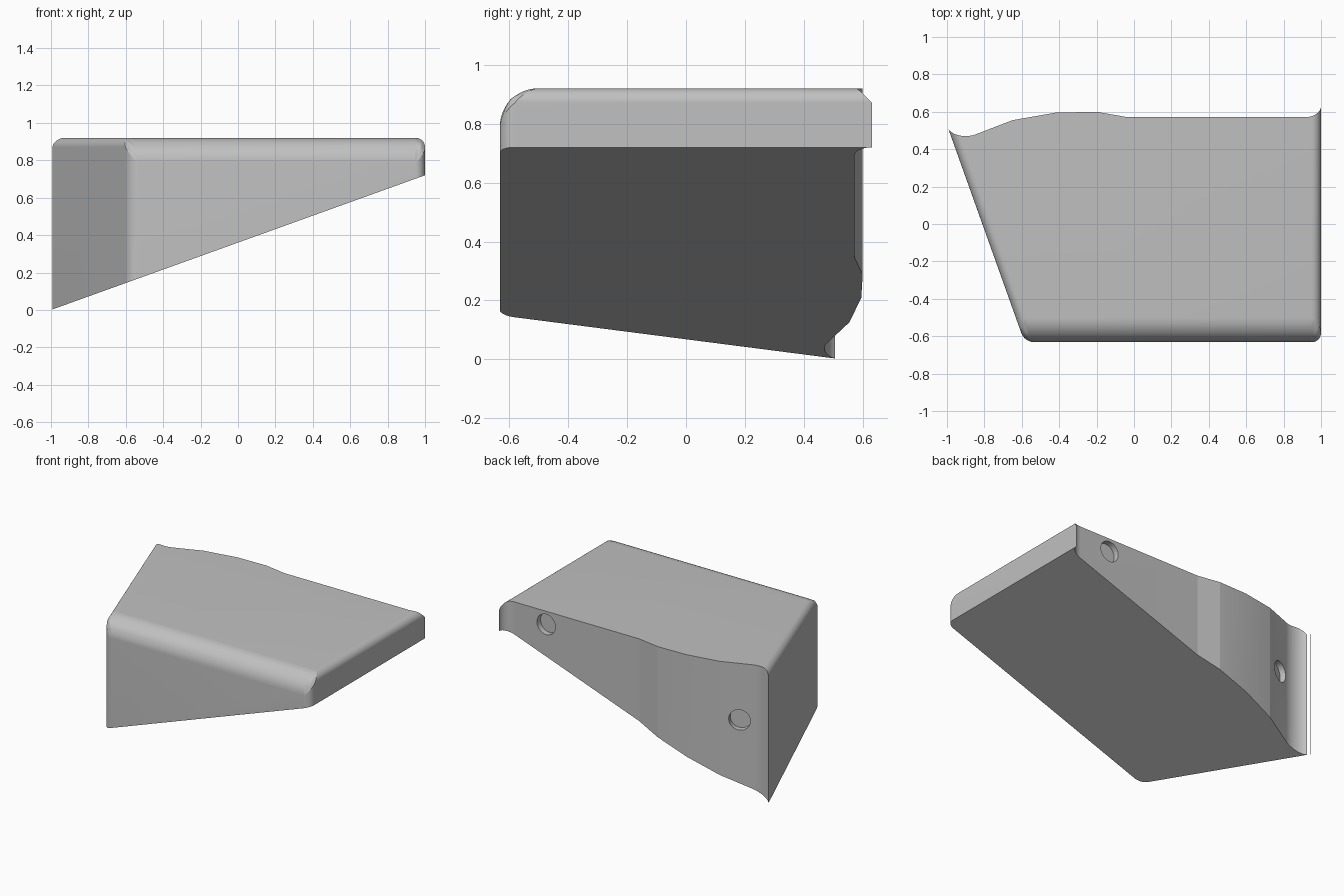
import bpy, bmesh, math
from mathutils import Vector

cube = bpy.data.objects.get("Cube")
if cube:
    bpy.data.objects.remove(cube, do_unlink=True)

TOP = 0.92
BIG, SMALL = 0.13, 0.05          # fillet radii

grey = bpy.data.materials.new("light grey")
grey.use_nodes = True
colour = (0.53, 0.53, 0.53, 1)
grey.diffuse_color = colour
grey.node_tree.nodes["Principled BSDF"].inputs["Base Color"].default_value = colour


def prism(name, outline, low, high):
    """Extrude a plan outline; low and high give z from x."""
    bm = bmesh.new()
    bottom = [bm.verts.new((x, y, low(x))) for x, y in outline]
    top = [bm.verts.new((x, y, high(x))) for x, y in outline]
    bm.faces.new(bottom[::-1])
    bm.faces.new(top)
    n = len(outline)
    for i in range(n):
        j = (i + 1) % n
        bm.faces.new((bottom[i], bottom[j], top[j], top[i]))
    bmesh.ops.recalc_face_normals(bm, faces=bm.faces)
    mesh = bpy.data.meshes.new(name)
    bm.to_mesh(mesh)
    bm.free()
    mesh.materials.append(grey)
    obj = bpy.data.objects.new(name, mesh)
    bpy.context.collection.objects.link(obj)
    return obj


def arc(cx, cy, rx, ry, start, end, steps):
    angles = [math.radians(start + (end - start) * i / steps) for i in range(steps + 1)]
    return [(cx + rx * math.cos(a), cy + ry * math.sin(a)) for a in angles]


def cut(target, cutter):
    cutter.hide_render = True
    mod = target.modifiers.new("cut", 'BOOLEAN')
    mod.operation = 'DIFFERENCE'
    mod.solver = 'EXACT'
    mod.object = cutter


# Wedge body with a sloping underside, left long at the back for trimming
body = prism("wedge_body",
             [(-0.585, -0.632), (1, -0.632), (1, 0.9), (-1.1325, 0.9)],
             lambda x: 0.36 + 0.36 * x, lambda x: TOP)

# Large fillet on the front top edge, small ones on side tops and front corners
mesh = body.data
weights = mesh.attributes.new("bevel_weight_edge", 'FLOAT', 'EDGE')
for edge in mesh.edges:
    a, b = (mesh.vertices[i].co for i in edge.vertices)
    on_top = min(a.z, b.z) > TOP - 0.01
    at_front = max(a.y, b.y) < 0
    at_back = min(a.y, b.y) > 0
    if on_top and at_front:
        weights.data[edge.index].value = 1
    elif (on_top and not at_back) or (at_front and abs(a.x - b.x) < 0.01):
        weights.data[edge.index].value = SMALL / BIG
bevel = body.modifiers.new("fillets", 'BEVEL')
bevel.limit_method = 'WEIGHT'
bevel.width = BIG
bevel.segments = 16

# Contoured back face with a thin lip at each end
profile = ([(-1.4, 0.53)] + arc(-0.9, 0.53, 0.1, 0.06, 180, 300, 28)
           + [(-0.65, 0.555), (-0.42, 0.595), (-0.2, 0.6), (-0.04, 0.572)]
           + arc(0.92, 0.632, 0.08, 0.06, 270, 360, 22)
           + [(1.4, 0.632), (1.4, 1.3), (-1.4, 1.3)])
cutters = [prism("back_cutter", profile, lambda x: -0.5, lambda x: 1.5)]

# Shallow round sockets in the back face
for x, y, z, normal in ((0.68, 0.572, 0.828, (0, 1, 0)),
                        (-0.77, 0.509, 0.525, (-0.35, 0.94, 0))):
    bpy.ops.mesh.primitive_cylinder_add(vertices=32, radius=0.071, depth=0.08,
                                        location=(x, y, z))
    socket = bpy.context.object
    socket.name = "socket_cutter"
    socket.rotation_euler = Vector(normal).to_track_quat('Z', 'Y').to_euler()
    socket.data.materials.append(grey)
    cutters.append(socket)

for cutter in cutters:
    cut(body, cutter)

# Bake the modifiers, then remove the cutters
bpy.context.view_layer.update()
result = bpy.data.meshes.new_from_object(
    body.evaluated_get(bpy.context.evaluated_depsgraph_get()))
body.modifiers.clear()
body.data = result
result.name = "wedge_body"
for cutter in cutters:
    bpy.data.objects.remove(cutter, do_unlink=True)

# Smooth fillets while the wide back facets stay flat
bpy.ops.object.select_all(action='DESELECT')
body.select_set(True)
bpy.context.view_layer.objects.active = body
bpy.ops.object.shade_smooth_by_angle(angle=math.radians(9))
